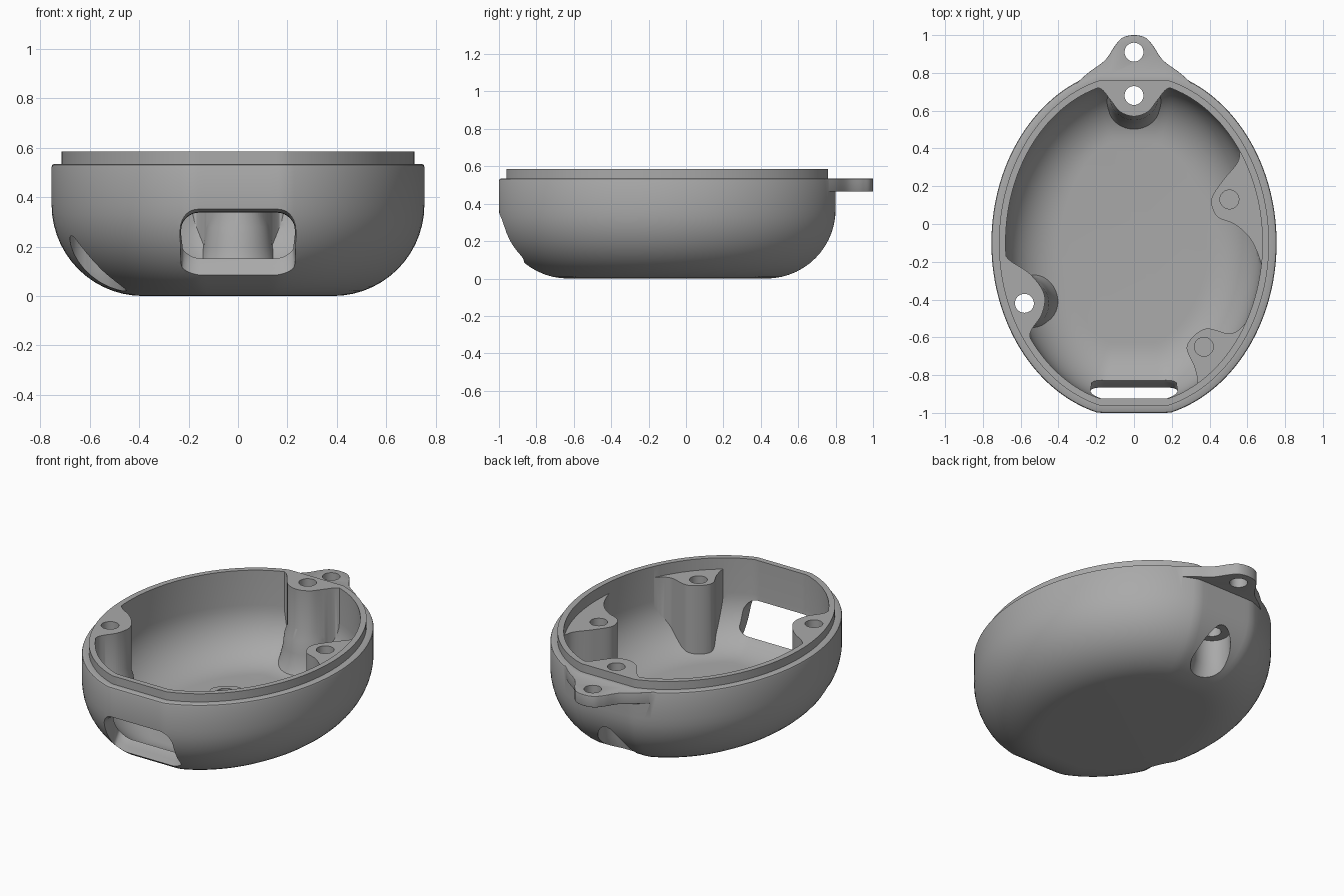
import bpy, bmesh
from math import sin, cos, pi
from mathutils import Vector

cube = bpy.data.objects.get("Cube")
if cube:
    bpy.data.objects.remove(cube, do_unlink=True)

TAU = 2 * pi
RIM, LIP, MID = 0.535, 0.585, -0.1


def loft(name, rings):
    """Closed solid through rings that have equal point counts."""
    bm = bmesh.new()
    loops = [[bm.verts.new(p) for p in ring] for ring in rings]
    n = len(loops[0])
    for lo, hi in zip(loops, loops[1:]):
        for i in range(n):
            j = (i + 1) % n
            bm.faces.new((lo[i], lo[j], hi[j], hi[i]))
    bm.faces.new(loops[0][::-1])
    bm.faces.new(loops[-1])
    bmesh.ops.recalc_face_normals(bm, faces=bm.faces)
    mesh = bpy.data.meshes.new(name)
    bm.to_mesh(mesh)
    bm.free()
    obj = bpy.data.objects.new(name, mesh)
    bpy.context.collection.objects.link(obj)
    return obj


def apply_modifiers(obj):
    bpy.ops.object.select_all(action='DESELECT')
    bpy.context.view_layer.objects.active = obj
    obj.select_set(True)
    for m in list(obj.modifiers):
        bpy.ops.object.modifier_apply(modifier=m.name)


def boolean(obj, tool, operation='DIFFERENCE'):
    m = obj.modifiers.new("boolean", 'BOOLEAN')
    m.operation, m.solver, m.object = operation, 'EXACT', tool
    apply_modifiers(obj)
    bpy.data.objects.remove(tool, do_unlink=True)


def oval(inset, z, n=144):
    """Ellipse with flattened front and back ends, drawn in by inset."""
    lim = 0.9 - inset
    pts = []
    for i in range(n):
        a = TAU * i / n
        y = max(-lim, min(lim, (0.93 - inset) * sin(a)))
        pts.append(((0.755 - inset) * cos(a), MID + y, z))
    return pts


def bowl(inset, floor, bend=0.37, steps=14):
    """Rounded underside rings, from the floor up to the straight wall."""
    rings = []
    for i in range(steps + 1):
        a = pi / 2 * i / steps
        rings.append(oval(0.37 - (0.37 - inset) * sin(a),
                          bend - (bend - floor) * cos(a)))
    return rings


def lathe(name, x, y, profile, n=48):
    """Round solid about an upright axis; profile holds (radius, height)."""
    return loft(name, [[(x + r * cos(TAU * i / n), y + r * sin(TAU * i / n), z)
                        for i in range(n)] for r, z in profile])


def spline(pts, steps=8):
    p = [Vector(q) for q in pts]
    p = [p[0]] + p + [p[-1]]
    out = []
    for a, b, c, d in zip(p, p[1:], p[2:], p[3:]):
        for k in range(steps):
            t = k / steps
            out.append(b + (c - a) * t / 2 + (2 * a - 5 * b + 4 * c - d) * t * t / 2
                       + (3 * b - a - 3 * c + d) * t ** 3 / 2)
    return out + [p[-1]]


def prism(name, outline, z0, z1):
    return loft(name, [[(p[0], p[1], z) for p in outline] for z in (z0, z1)])


def mirrored(half):
    """Complete a half outline that ends on the centre line."""
    return half + [(-x, y) for x, y in half[-2::-1]]


def slot(y, half_w, z0, z1, r, n=8):
    """Rounded rectangle standing in the xz plane."""
    pts = []
    for q, (sx, z) in enumerate(((1, z1 - r), (-1, z1 - r), (-1, z0 + r), (1, z0 + r))):
        for k in range(n + 1):
            a = pi / 2 * (q + k / n)
            pts.append((sx * (half_w - r) + r * cos(a), y, z + r * sin(a)))
    return pts


# Outer shell with rounded shoulder and raised lip
shell = loft("case_shell", bowl(0, 0) + [
    oval(0, RIM - 0.012), oval(0.003, RIM - 0.004), oval(0.011, RIM),
    oval(0.04, RIM), oval(0.04, LIP)])

# Cavity, with the screw posts left standing in it
cavity = loft("cavity", bowl(0.075, 0.075) + [oval(0.075, 0.8)])
back_half = [(0.27, 0.73), (0.18, 0.718), (0.127, 0.66), (0.074, 0.595), (0, 0.57)]
posts = [
    ("back_post", mirrored(back_half), [(-0.3, 1), (0.3, 1)], 1),
    ("right_post", [(-0.70, -0.13), (-0.66, -0.19), (-0.55, -0.265), (-0.476, -0.37),
                    (-0.487, -0.476), (-0.55, -0.58), (-0.52, -0.67)],
     [(-1, -0.67), (-1, -0.13)], 1),
    ("left_post", [(0.56, 0.42), (0.55, 0.33), (0.47, 0.23), (0.41, 0.13), (0.44, 0.04),
                   (0.53, 0), (0.61, -0.07), (0.66, -0.17), (0.69, -0.28)],
     [(1, -0.28), (1, 0.42)], 0.515),
    ("front_post", [(0.64, -0.46), (0.587, -0.53), (0.51, -0.58), (0.375, -0.555),
                    (0.28, -0.645), (0.32, -0.757), (0.335, -0.85), (0.28, -0.9)],
     [(0.28, -1.1), (0.9, -1.1), (0.9, -0.46)], 0.515),
]
for name, curve, closing, top in posts:
    outline = spline(curve) + [Vector(p) for p in closing]
    boolean(cavity, prism(name, outline, -0.2, top))

# Flared post bases that hold the screw head recesses
through = [(0, 0.68), (-0.58, -0.42)]
for x, y in through:
    boolean(cavity, lathe("post_base", x, y, [
        (0.19, -0.1), (0.18, 0.08), (0.155, 0.13), (0.14, 0.2), (0.13, 0.28), (0.09, 0.4)]))
boolean(shell, cavity)

# Hanging lug with rounded edges
lug_half = [(0.31, 0.74), (0.243, 0.8), (0.153, 0.868), (0.1, 0.945), (0.06, 0.987), (0, 1)]
lug = prism("lug", spline(mirrored(lug_half)), 0.465, RIM - 0.001)
edge = lug.modifiers.new("rounding", 'BEVEL')
edge.width, edge.segments, edge.limit_method = 0.012, 3, 'ANGLE'
edge.angle_limit = 0.8
apply_modifiers(lug)
boolean(shell, lug, 'UNION')

# Screw head recesses in the underside, then the holes
for x, y in through:
    boolean(shell, lathe("recess", x, y, [
        (0.15, -0.1), (0.125, 0.03), (0.105, 0.1), (0.1, 0.25)]))
for x, y, bottom in [(0, 0.68, 0.1), (-0.58, -0.42, 0.1), (0, 0.91, 0.3),
                     (0.505, 0.13, 0.25), (0.37, -0.65, 0.25)]:
    boolean(shell, lathe("hole", x, y, [(0.05, bottom), (0.05, 0.8)]))

# Front window with a scooped sill
boolean(shell, loft("window", [
    slot(-0.70, 0.225, 0.16, 0.335, 0.07), slot(-0.82, 0.225, 0.16, 0.335, 0.07),
    slot(-0.835, 0.225, 0.145, 0.335, 0.07), slot(-0.85, 0.225, 0.115, 0.335, 0.07),
    slot(-0.875, 0.23, 0.07, 0.335, 0.07), slot(-0.97, 0.235, 0.02, 0.34, 0.08),
    slot(-1.02, 0.255, 0, 0.36, 0.09)]))

# Grey plastic
mat = bpy.data.materials.new("grey_plastic")
mat.use_nodes = True
grey = (0.4, 0.4, 0.4, 1)
mat.diffuse_color = grey
mat.node_tree.nodes["Principled BSDF"].inputs["Base Color"].default_value = grey
shell.data.materials.clear()
shell.data.materials.append(mat)
for face in shell.data.polygons:
    face.material_index = 0

bpy.ops.object.select_all(action='DESELECT')
shell.select_set(True)
bpy.context.view_layer.objects.active = shell
bpy.ops.object.shade_smooth_by_angle(angle=0.6)
